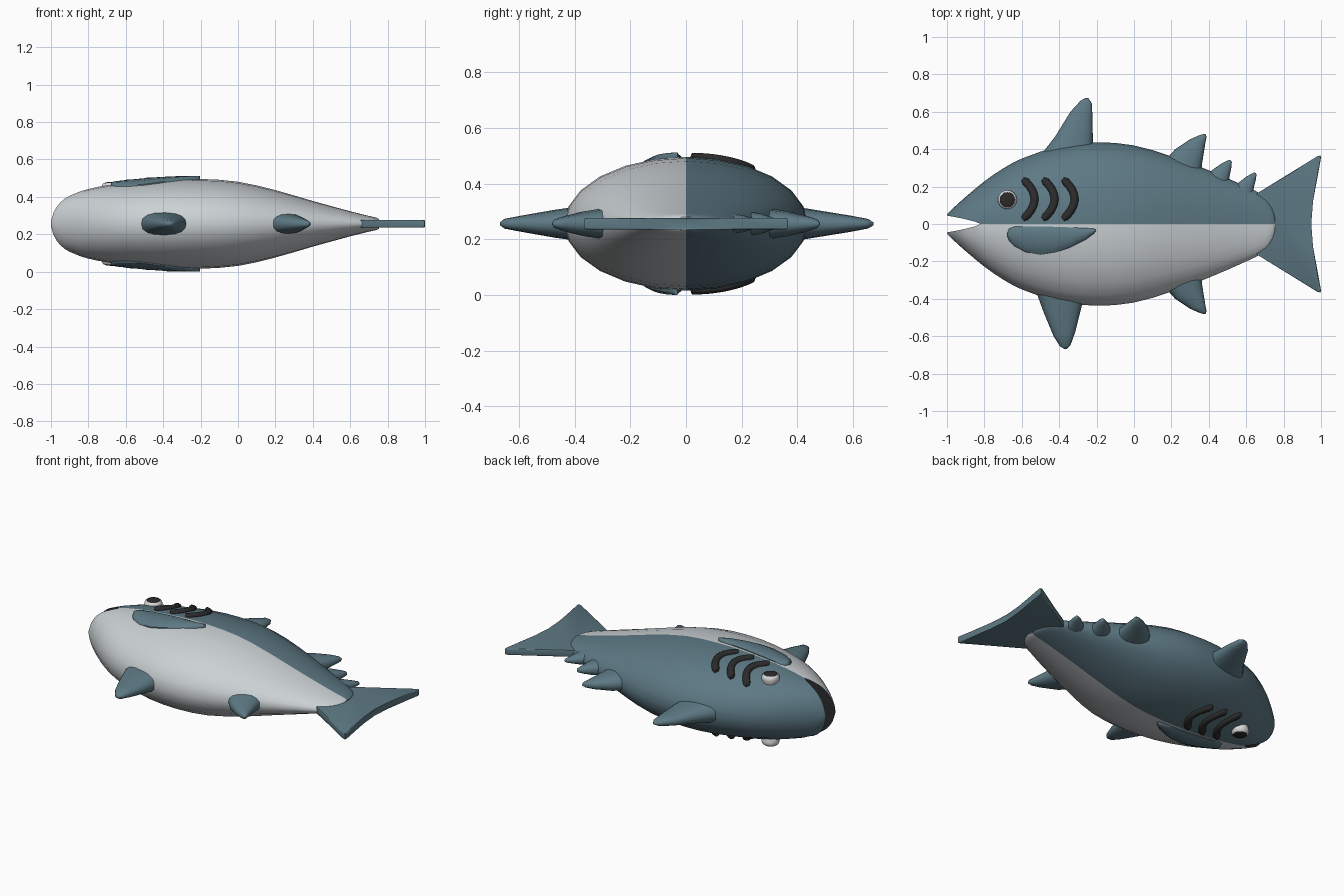
import bpy, bmesh, math

if "Cube" in bpy.data.objects:
    bpy.data.objects.remove(bpy.data.objects["Cube"])

CZ = 0.256  # height of the body's middle plane


def material(name, rgb):
    m = bpy.data.materials.new(name)
    m.diffuse_color = (*rgb, 1)
    m.use_nodes = True
    m.node_tree.nodes["Principled BSDF"].inputs["Base Color"].default_value = m.diffuse_color
    return m


BLUE = material("slate blue", (0.11, 0.19, 0.23))
PALE = material("pale grey", (0.60, 0.64, 0.66))
DARK = material("near black", (0.025, 0.024, 0.024))
WHITE = material("eye white", (0.70, 0.70, 0.70))


def finish(name, bm, mats, angle=40):
    bmesh.ops.remove_doubles(bm, verts=bm.verts, dist=1e-5)
    bmesh.ops.recalc_face_normals(bm, faces=bm.faces)
    me = bpy.data.meshes.new(name)
    bm.to_mesh(me)
    bm.free()
    ob = bpy.data.objects.new(name, me)
    bpy.context.collection.objects.link(ob)
    for m in mats:
        me.materials.append(m)
    bpy.ops.object.select_all(action='DESELECT')
    ob.select_set(True)
    bpy.context.view_layer.objects.active = ob
    bpy.ops.object.shade_smooth_by_angle(angle=math.radians(angle))
    return ob


def loft(bm, rings, closed=True, caps=True):
    vs = [[bm.verts.new(p) for p in r] for r in rings]
    n = len(vs[0])
    for a, b in zip(vs, vs[1:]):
        for i in range(n if closed else n - 1):
            j = (i + 1) % n
            bm.faces.new((a[i], a[j], b[j], b[i]))
    if caps:
        bm.faces.new(vs[0])
        bm.faces.new(vs[-1])
    return vs


# body stations: x, half height (y), half thickness (z)
ST = [(-1, .05, .03), (-.985, .068, .08), (-.95, .10, .122), (-.9, .145, .152),
      (-.8, .228, .186), (-.7, .297, .206), (-.6, .35, .22), (-.4, .415, .237),
      (-.2, .437, .24), (0, .42, .225), (.2, .362, .18), (.4, .287, .122),
      (.6, .2, .067), (.7, .148, .042), (.74, .10, .033), (.755, .05, .025)]


def slope(i, k):
    a, b = ST[max(i - 1, 0)], ST[min(i + 1, len(ST) - 1)]
    return (b[k] - a[k]) / (b[0] - a[0])


def size(x):
    """Smooth half height and half thickness of the body at x."""
    i = max(j for j in range(len(ST) - 1) if ST[j][0] <= x or j == 0)
    a, b = ST[i], ST[i + 1]
    d = b[0] - a[0]
    t = (x - a[0]) / d
    return [(2*t**3 - 3*t*t + 1) * a[k] + (t**3 - 2*t*t + t) * d * slope(i, k)
            + (3*t*t - 2*t**3) * b[k] + (t**3 - t*t) * d * slope(i + 1, k) for k in (1, 2)]


def surf(x, y):
    h, w = size(x)
    return w * math.sqrt(max(0, 1 - (y / h) ** 2))


# body: upper and lower half shells, parted at the mouth
MOUTH = -0.82
xs = sorted({s[0] for s in ST} | {(a[0] + b[0]) / 2 for a, b in zip(ST, ST[1:])} | {MOUTH})
bm = bmesh.new()
N = 12
for side in (1, -1):
    rings = []
    for x in xs:
        h, w = size(x)
        gap = 0.045 * max(0, (MOUTH - x) / 0.18) ** 0.7
        t0 = math.asin(min(gap / h, 0.95))
        ts = [t0 + (math.pi - 2 * t0) * i / N for i in range(N + 1)]
        rings.append([(x, side * h * math.sin(t), CZ + w * math.cos(t)) for t in ts])
    start = len(bm.faces)
    vs = loft(bm, rings, closed=False)
    bm.faces.ensure_lookup_table()
    for f in bm.faces[start:]:
        f.material_index = 0 if side > 0 else 1
    for x, a, b in zip(xs, vs, vs[1:]):
        if x < MOUTH - 1e-6:
            bm.faces.new((a[0], b[0], b[-1], a[-1])).material_index = 2
finish("body", bm, [BLUE, PALE, DARK], 50)


# fins: rounded sections between leading and trailing edges
def fin(name, lead, trail, thick, flip=1):
    bm = bmesh.new()
    rings = []
    for k, (a, b) in enumerate(zip(lead, trail)):
        r = thick * (1, .72, .42, .25, .08)[k]
        ring = []
        for i in range(16):
            t = math.tau * i / 16
            c, s = math.cos(t), math.sin(t)
            u = 0.5 + 0.5 * math.copysign(abs(c) ** .85, c)
            ring.append((a[0] + (b[0] - a[0]) * u, flip * (a[1] + (b[1] - a[1]) * u),
                         CZ + r * math.copysign(abs(s) ** .85, s)))
        rings.append(ring)
    loft(bm, rings)
    finish(name, bm, [BLUE], 60)


fin("dorsal_fin", [(-.52, .34), (-.42, .47), (-.34, .60), (-.285, .66), (-.26, .673)],
    [(-.22, .34), (-.22, .45), (-.222, .58), (-.226, .645), (-.243, .673)], .07)
fin("pelvic_fin", [(-.535, .33), (-.48, .48), (-.43, .60), (-.395, .655), (-.372, .668)],
    [(-.25, .33), (-.285, .46), (-.315, .58), (-.34, .65), (-.358, .668)], .07, -1)
for nm, f in (("rear_upper_fin", 1), ("rear_lower_fin", -1)):
    fin(nm, [(.14, .31), (.22, .40), (.30, .453), (.35, .475), (.375, .481)],
        [(.35, .20), (.365, .33), (.381, .43), (.388, .466), (.383, .48)], .062, f)
fin("finlet_front", [(.36, .23), (.42, .29), (.47, .325), (.50, .339), (.51, .342)],
    [(.50, .16), (.51, .25), (.52, .30), (.523, .33), (.518, .34)], .05)
fin("finlet_rear", [(.50, .17), (.56, .222), (.60, .253), (.632, .271), (.642, .275)],
    [(.63, .11), (.64, .19), (.652, .24), (.655, .265), (.65, .273)], .042)

# tail fin: flat plate with a shallow notch
tail = [(.62, .13), (.66, .165), (.98, .362), (.997, .366), (1, .355), (.957, .12), (.942, 0)]
tail += [(x, -y) for x, y in reversed(tail[:-1])]
bm = bmesh.new()
loft(bm, [[(x, y, CZ + s * .02) for x, y in tail] for s in (-1, 1)])
bmesh.ops.bevel(bm, geom=[e for e in bm.edges if abs(e.verts[0].co.z - e.verts[1].co.z) < .001],
                offset=.006, segments=2, affect='EDGES', profile=.5)
finish("tail_fin", bm, [BLUE])

# side fin outline: x, upper y, lower y
SIDE = [(-.678, -.05, -.065), (-.668, -.025, -.09), (-.64, -.014, -.118), (-.58, -.012, -.15),
        (-.5, -.013, -.165), (-.42, -.015, -.153), (-.34, -.018, -.125),
        (-.26, -.022, -.085), (-.215, -.025, -.052), (-.203, -.03, -.038)]

for s, tag in ((1, "left"), (-1, "right")):
    # side fin lying on the body
    bm = bmesh.new()
    rings = []
    for k, (x, y0, y1) in enumerate(SIDE):
        ring = []
        for v in (0, 0, .05, .25, .5, .75, .95, 1, 1):
            y = y0 + (y1 - y0) * v
            ring.append([x, y, surf(x, y) + .004 + .012 * min(1, 6 * v * (1 - v))])
        ring[0][2] -= .03
        ring[-1][2] -= .03
        rings.append([(a, b, CZ + s * c) for a, b, c in ring])
    loft(bm, rings, closed=True)
    finish("side_fin_" + tag, bm, [BLUE], 50)

    # gill slits: bent tubes following the body
    for g in range(3):
        bm = bmesh.new()
        rings = []
        for i in range(17):
            q = -1 + i / 8
            x, y = -.595 + .107 * g + .063 * (1 - q * q), .133 + .108 * q
            r = .021 * (.55 if i in (0, 16) else 1)
            nx, ny = 1, 1.17 * q          # across the slit
            L = math.hypot(nx, ny)
            z = surf(x, y)
            ring = []
            for j in range(10):
                a = math.tau * j / 10
                px, py = x + r * math.cos(a) * nx / L, y + r * math.cos(a) * ny / L
                ring.append((px, py, CZ + s * (surf(px, py) + .017 * math.sin(a))))
            rings.append(ring)
        loft(bm, rings)
        finish(f"gill_{g + 1}_{tag}", bm, [DARK], 60)

    # eye: flattened ball whose crown is the pupil
    bm = bmesh.new()
    ex, ey = -.677, .13
    ez = surf(ex, ey)
    prof = [(.046, -.02), (.051, 0), (.051, .012), (.047, .022), (.040, .028),
            (.039, .027), (.028, .031), (.014, .033), (.004, .034)]
    loft(bm, [[(ex + r * math.cos(math.tau * i / 24), ey + r * math.sin(math.tau * i / 24),
                CZ + s * (ez + z)) for i in range(24)] for r, z in prof])
    for f in bm.faces:
        c = f.calc_center_median()
        if math.hypot(c.x - ex, c.y - ey) < .0392 and s * (c.z - CZ) > ez + .01:
            f.material_index = 1
    finish("eye_" + tag, bm, [WHITE, DARK], 60)
